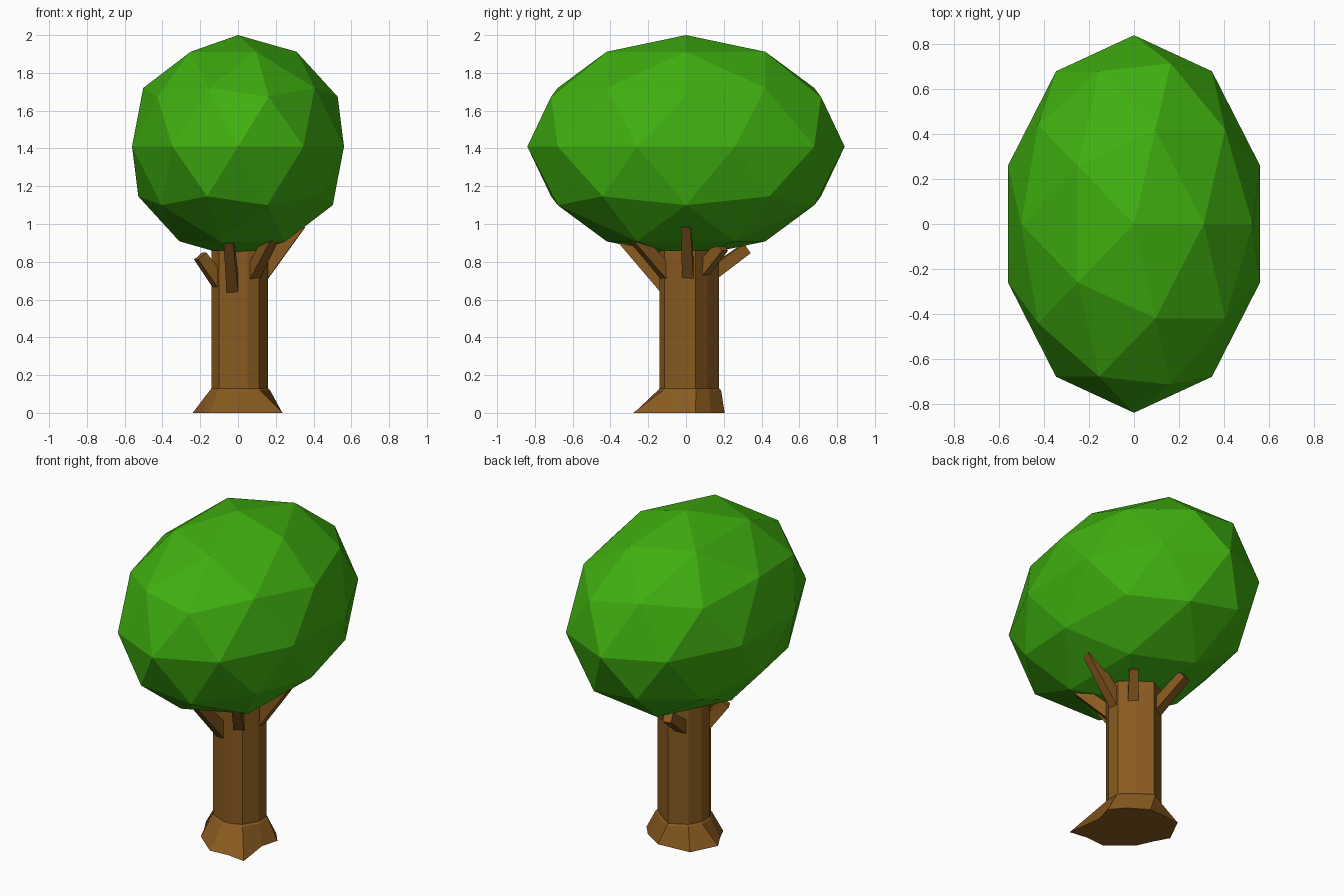
import bpy
import bmesh
from mathutils import Vector

if "Cube" in bpy.data.objects:
    bpy.data.objects.remove(bpy.data.objects["Cube"])


def material(name, color):
    m = bpy.data.materials.new(name)
    m.diffuse_color = (*color, 1)
    m.use_nodes = True
    m.node_tree.nodes["Principled BSDF"].inputs["Base Color"].default_value = m.diffuse_color
    return m


bark = material("bark", (0.25, 0.102, 0.014))
leaf = material("leaf", (0.05, 0.43, 0.005))


def finish(name, bm, mat):
    bmesh.ops.recalc_face_normals(bm, faces=bm.faces)
    me = bpy.data.meshes.new(name)
    bm.to_mesh(me)
    bm.free()
    me.materials.append(mat)
    ob = bpy.data.objects.new(name, me)
    bpy.context.collection.objects.link(ob)
    return ob


def loft(name, rings, mat):
    """Closed solid through rings of equal point count."""
    bm = bmesh.new()
    loops = [[bm.verts.new(p) for p in ring] for ring in rings]
    n = len(loops[0])
    for a, b in zip(loops, loops[1:]):
        for i in range(n):
            j = (i + 1) % n
            bm.faces.new((a[i], a[j], b[j], b[i]))
    bm.faces.new(loops[0][::-1])
    bm.faces.new(loops[-1])
    return finish(name, bm, mat)


def branch(name, start, end, r0=0.036, r1=0.03):
    """Square beam, buried in the trunk at its start."""
    start, end = Vector(start), Vector(end)
    d = (end - start).normalized()
    side = d.cross(Vector((0, 0, 1))).normalized()
    up = side.cross(d)
    start = start - d * 0.04
    corners = ((-1, -1), (1, -1), (1, 1), (-1, 1))
    rings = [[p + side * (r * 0.85 * a) + up * (r * b) for a, b in corners]
             for p, r in ((start, r0), (end, r1))]
    return loft(name, rings, bark)


# Trunk: uneven column with a root flare; both outlines run counter-clockwise
column = [(0.05, -0.14), (0.11, -0.115), (0.16, -0.03), (0.16, 0.05), (0.09, 0.115),
          (0.0, 0.175), (-0.10, 0.12), (-0.14, 0.05), (-0.14, -0.03), (-0.10, -0.10),
          (0.0, -0.14)]
roots = [(0.12, -0.265), (0.235, -0.28), (0.205, -0.06), (0.235, 0.05), (0.17, 0.13),
         (0.05, 0.205), (-0.16, 0.19), (-0.24, 0.03), (-0.19, -0.06), (-0.15, -0.15),
         (0.0, -0.275)]
loft("trunk", [[(x, y, 0) for x, y in roots],
               [(x * 1.06, y * 1.06, 0.12) for x, y in column],
               [(x, y, 0.13) for x, y in column],
               [(x, y, 0.86) for x, y in column]], bark)

# Branches fanning out under the crown
branch("right_branch", (0.15, 0.01, 0.76), (0.33, 0.0, 1.0))
branch("front_branch", (-0.03, -0.13, 0.69), (-0.05, -0.35, 0.94))
branch("front_right_branch", (0.09, -0.12, 0.76), (0.18, -0.27, 0.93))
branch("back_right_branch", (0.09, 0.10, 0.77), (0.16, 0.19, 0.88))
branch("front_left_branch", (-0.12, -0.06, 0.72), (-0.20, -0.10, 0.83))
branch("back_left_branch", (-0.06, 0.14, 0.74), (-0.10, 0.32, 0.87))

# Crown: faceted ellipsoid
bm = bmesh.new()
bmesh.ops.create_icosphere(bm, subdivisions=2, radius=1)
for v in bm.verts:
    v.co = Vector((v.co.x * 0.59, v.co.y * 0.84, v.co.z * 0.59 + 1.41))
finish("crown", bm, leaf)
